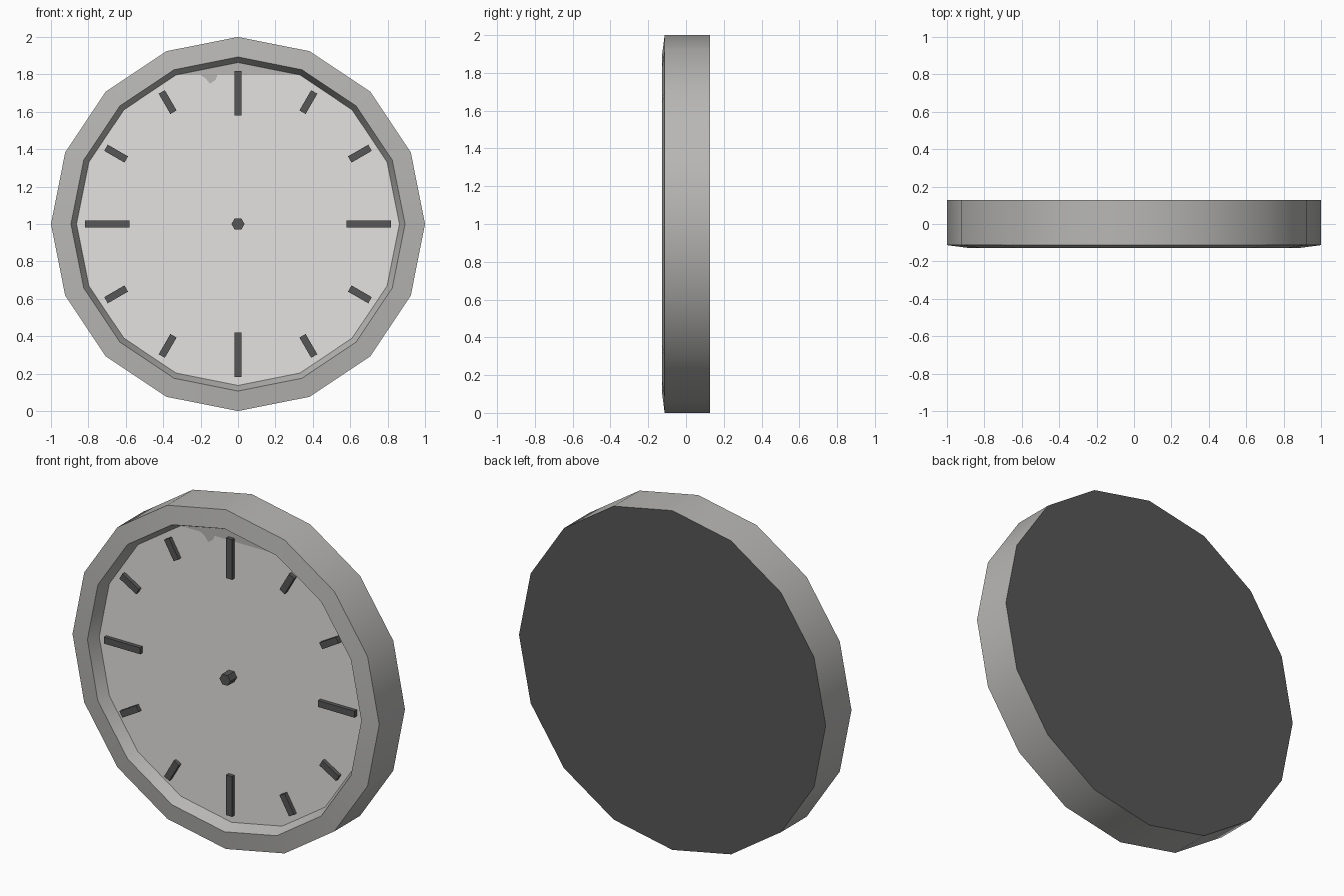
import bpy, bmesh, math
from mathutils import Matrix, Vector

if "Cube" in bpy.data.objects:
    bpy.data.objects.remove(bpy.data.objects["Cube"])


def material(name, r, g, b):
    m = bpy.data.materials.new(name)
    m.diffuse_color = (r, g, b, 1)
    m.use_nodes = True
    m.node_tree.nodes["Principled BSDF"].inputs["Base Color"].default_value = m.diffuse_color
    return m


FRAME = material("frame grey", 0.48, 0.475, 0.465)
DIAL = material("dial pale grey", 0.77, 0.76, 0.75)
DARK = material("dark grey", 0.095, 0.095, 0.095)
DIAL_Y = -0.06
CENTRE = Vector((0, 0, 1))


def finish(name, bm, mats):
    bmesh.ops.recalc_face_normals(bm, faces=bm.faces)
    me = bpy.data.meshes.new(name)
    bm.to_mesh(me)
    bm.free()
    for m in mats:
        me.materials.append(m)
    ob = bpy.data.objects.new(name, me)
    bpy.context.collection.objects.link(ob)
    return ob


def lathe(profile, sides):
    """Closed solid turned about the y axis through the clock centre."""
    bm = bmesh.new()
    rings = []
    for r, y in profile:
        ring = []
        for i in range(sides):
            a = 2 * math.pi * i / sides
            ring.append(bm.verts.new((r * math.cos(a), y, 1 + r * math.sin(a))))
        rings.append(ring)
    for p, q in zip(rings, rings[1:]):
        for i in range(sides):
            j = (i + 1) % sides
            bm.faces.new((p[i], p[j], q[j], q[i]))
    back = bm.faces.new(rings[0])
    front = bm.faces.new(rings[-1])
    return bm, back, front


# 16-sided case: outer wall, sloped bezel, inner wall, dial and dark back
bm, back, front = lathe([(1, 0.127), (1, -0.113), (0.893, -0.127), (0.863, DIAL_Y)], 16)
back.material_index = 2
front.material_index = 1
case = finish("clock_case", bm, [FRAME, DIAL, DARK])
bpy.context.view_layer.objects.active = case
case.select_set(True)
bpy.ops.object.shade_smooth_by_angle(angle=math.radians(30))
case.select_set(False)

# grey patch at the top of the dial, with a small ragged drip
bm = bmesh.new()
outline = [(-0.33, 1.797), (-0.2, 1.797), (-0.17, 1.775), (-0.15, 1.75),
           (-0.12, 1.77), (-0.11, 1.797), (0.33, 1.797), (0, 1.863)]
bm.faces.new([bm.verts.new((x, DIAL_Y - 0.002, z)) for x, z in outline])
patch = finish("dial_patch", bm, [FRAME])
if patch.data.polygons[0].normal.y > 0:
    patch.data.flip_normals()

# hour markers, longer at the quarters
for h in range(12):
    r0, r1 = (0.58, 0.817) if h % 3 == 0 else (0.69, 0.815)
    bm = bmesh.new()
    bmesh.ops.create_cube(bm, size=1)
    bm.transform(Matrix.Translation(CENTRE)
                 @ Matrix.Rotation(math.radians(30 * h), 4, 'Y')
                 @ Matrix.Translation((0, DIAL_Y - 0.008, (r0 + r1) / 2))
                 @ Matrix.Diagonal((0.038, 0.03, r1 - r0, 1)))
    finish("hour_marker_%02d" % h, bm, [DARK])

# hexagonal centre spindle
bm, _, _ = lathe([(0.035, DIAL_Y + 0.005), (0.035, -0.122)], 6)
finish("spindle", bm, [DARK])
